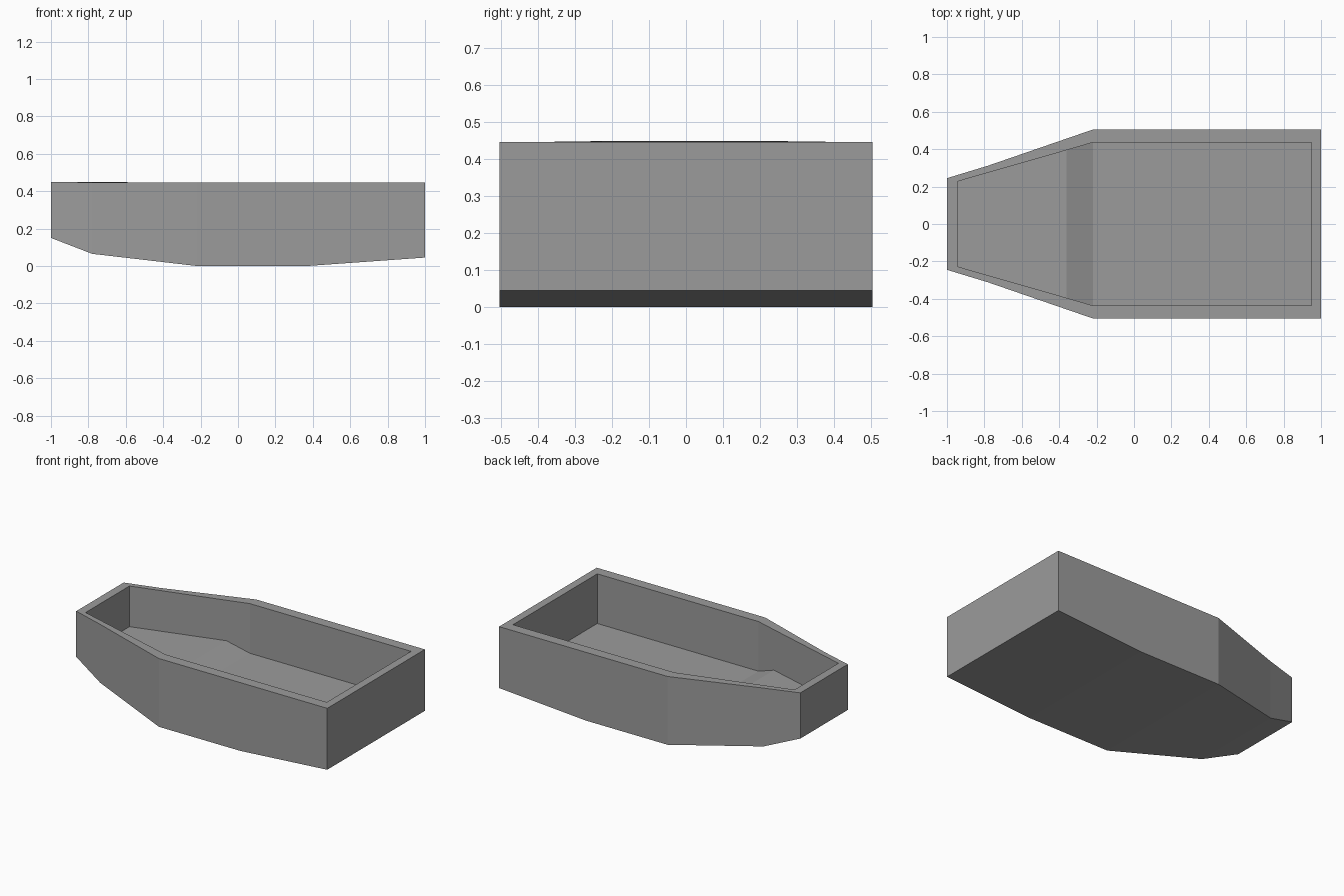
import bpy, bmesh

if "Cube" in bpy.data.objects:
    bpy.data.objects.remove(bpy.data.objects["Cube"])

# Stations from bow to stern: x, half width, lower z, upper z
outer = [(-1.0, 0.245, 0.15, 0.449), (-0.78, 0.312, 0.065, 0.447),
         (-0.22, 0.505, 0.0, 0.447), (0.37, 0.505, 0.0, 0.447),
         (1.0, 0.505, 0.045, 0.447)]
inner = [(-0.945, 0.227, 0.182, 0.448), (-0.36, 0.395, 0.182, 0.447),
         (-0.22, 0.436, 0.122, 0.447), (0.37, 0.436, 0.122, 0.447),
         (0.948, 0.436, 0.122, 0.447)]


def section(x, w, low, top):
    return [(x, -w, top), (x, -w, low), (x, w, low), (x, w, top)]


bm = bmesh.new()

# Each ring runs around the outside, then back around the inside
rings = []
for o, i in zip(outer, inner):
    points = section(*o) + section(*i)[::-1]
    rings.append([bm.verts.new(p) for p in points])

# Sides, bottom, rim and floor
for a, b in zip(rings, rings[1:]):
    for k in range(8):
        n = (k + 1) % 8
        bm.faces.new((a[k], a[n], b[n], b[k]))

# Bow and stern walls: outside, inside and rim
for r in (rings[0], rings[-1]):
    bm.faces.new(r[:4])
    bm.faces.new(r[4:])
    bm.faces.new((r[0], r[3], r[4], r[7]))

bmesh.ops.recalc_face_normals(bm, faces=bm.faces)
mesh = bpy.data.meshes.new("boat_hull")
bm.to_mesh(mesh)
bm.free()

# Dark grey hull colour
paint = bpy.data.materials.new("hull_grey")
paint.diffuse_color = (0.33, 0.33, 0.33, 1)
paint.use_nodes = True
paint.node_tree.nodes["Principled BSDF"].inputs["Base Color"].default_value = paint.diffuse_color
mesh.materials.append(paint)

hull = bpy.data.objects.new("boat_hull", mesh)
bpy.context.collection.objects.link(hull)
